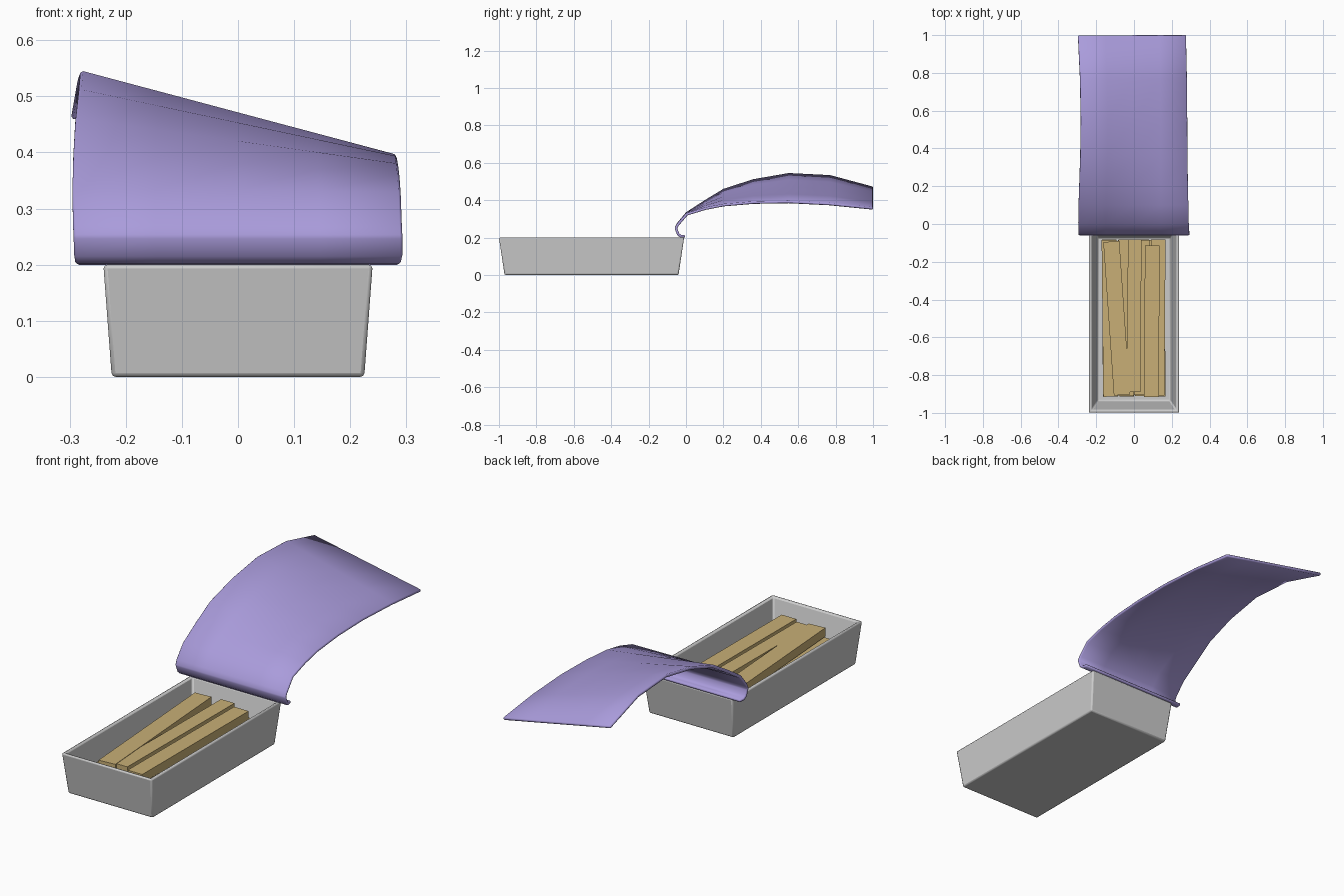
import bpy, bmesh, math, random
from mathutils import Vector, Matrix

if "Cube" in bpy.data.objects:
    bpy.data.objects.remove(bpy.data.objects["Cube"])

random.seed(4)


def material(name, rgb):
    m = bpy.data.materials.new(name)
    m.diffuse_color = (*rgb, 1)
    m.use_nodes = True
    m.node_tree.nodes["Principled BSDF"].inputs["Base Color"].default_value = m.diffuse_color
    return m


def finish(name, bm, mat=None, angle=None):
    me = bpy.data.meshes.new(name)
    bm.to_mesh(me)
    bm.free()
    ob = bpy.data.objects.new(name, me)
    bpy.context.collection.objects.link(ob)
    if mat:
        me.materials.append(mat)
    if angle:
        bpy.ops.object.select_all(action='DESELECT')
        bpy.context.view_layer.objects.active = ob
        ob.select_set(True)
        bpy.ops.object.shade_smooth_by_angle(angle=math.radians(angle))
    return ob


def bevel(ob, width, segments):
    b = ob.modifiers.new("edge_bevel", 'BEVEL')
    b.width, b.segments = width, segments
    b.limit_method, b.angle_limit = 'ANGLE', math.radians(40)


purple = material("lid_purple", (0.40, 0.33, 0.71))
tan = material("stick_tan", (0.58, 0.43, 0.18))

# Tray: rectangular rings (half x, half y, z) lofted down the outside and inside
RINGS = [(0.225, 0.465, 0), (0.24, 0.495, 0.2), (0.224, 0.479, 0.2), (0.192, 0.432, 0.02)]
CY = -0.505
bm = bmesh.new()
rings = [[bm.verts.new((sx * hx, CY + sy * hy, z))
          for sx, sy in ((-1, -1), (1, -1), (1, 1), (-1, 1))] for hx, hy, z in RINGS]
for a, b in zip(rings, rings[1:]):
    for i in range(4):
        j = (i + 1) % 4
        bm.faces.new((a[i], a[j], b[j], b[i]))
bm.faces.new(rings[0][::-1])
bm.faces.new(rings[-1])
tray = finish("tray", bm, angle=40)
bevel(tray, 0.007, 2)

# Peeled lid: (y, z at left edge, z at right edge, x left, x right)
LID = [
    (-0.005, 0.199, 0.199, -0.285, 0.285), (-0.032, 0.201, 0.201, -0.29, 0.29),
    (-0.048, 0.215, 0.215, -0.292, 0.293), (-0.061, 0.25, 0.25, -0.293, 0.293),
    (-0.05, 0.275, 0.272, -0.294, 0.292), (0.0, 0.335, 0.33, -0.295, 0.29),
    (0.10, 0.40, 0.361, -0.293, 0.288), (0.20, 0.461, 0.380, -0.289, 0.286),
    (0.36, 0.513, 0.393, -0.283, 0.284), (0.55, 0.546, 0.396, -0.28, 0.283),
    (0.77, 0.535, 0.385, -0.284, 0.281), (1.0, 0.473, 0.362, -0.295, 0.276),
]
N = 4
bm = bmesh.new()
rows = [[bm.verts.new((xl + (xr - xl) * k / N, y, zl + (zr - zl) * k / N))
         for k in range(N + 1)] for y, zl, zr, xl, xr in LID]
for a, b in zip(rows, rows[1:]):
    for k in range(N):
        bm.faces.new((a[k], a[k + 1], b[k + 1], b[k]))
lid = finish("peeled_lid", bm, purple, angle=50)
s = lid.modifiers.new("thickness", 'SOLIDIFY')
s.thickness, s.offset = 0.014, -1
bevel(lid, 0.004, 1)


# Sticks: slightly turned bars between two end points
def stick(name, back, front, z, w=0.078, h=0.042):
    b, f = Vector((*back, z)), Vector((*front, z))
    d = f - b
    bm = bmesh.new()
    rot = Matrix.Rotation(math.atan2(d.y, d.x), 4, 'Z')
    size = Matrix.Diagonal((d.length, w, h, 1))
    bmesh.ops.create_cube(bm, size=1, matrix=Matrix.Translation((b + f) / 2) @ rot @ size)
    return finish(name, bm, tan)


# Top layer
stick("stick_top_left", (-0.12, -0.093), (-0.064, -0.905), 0.146, 0.085)
stick("stick_top_middle", (0.004, -0.083), (-0.002, -0.89), 0.144, 0.072)
stick("stick_top_right", (0.097, -0.113), (0.092, -0.915), 0.143)

# Lower layers
for layer, z in enumerate((0.042, 0.095)):
    for i, x in enumerate((-0.128, -0.043, 0.042, 0.125)):
        j = random.uniform(-0.005, 0.005)
        stick(f"stick_lower_{layer}_{i}", (x + j, -0.08 - abs(j)), (x - j, -0.91 + j), z)
